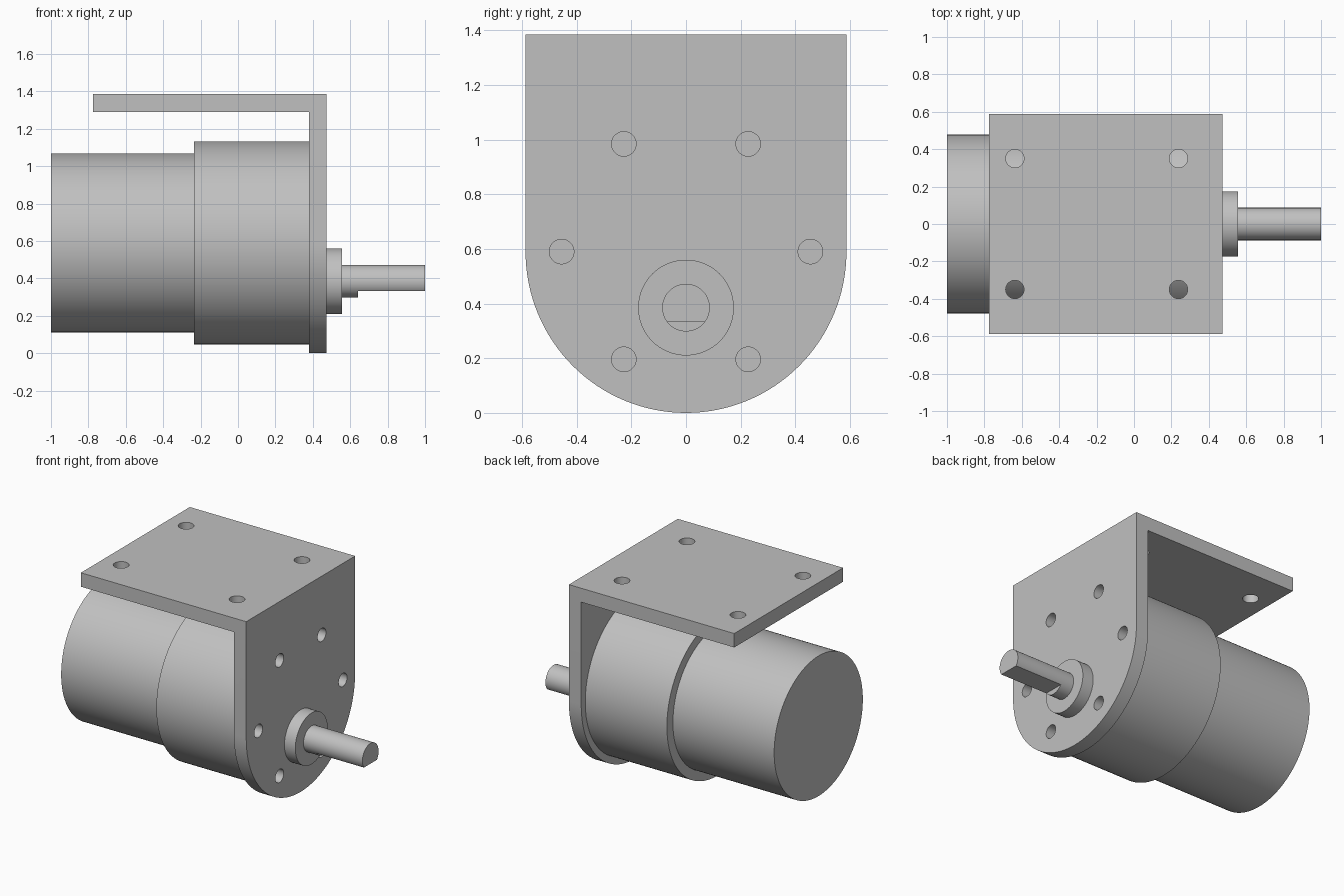
import bpy
import bmesh
from math import pi, cos, sin, radians
from mathutils import Matrix, Vector

default = bpy.data.objects.get("Cube")
if default:
    bpy.data.objects.remove(default, do_unlink=True)

metal = bpy.data.materials.new("light_grey_metal")
metal.use_nodes = True
GREY = (0.53, 0.53, 0.53, 1)
metal.diffuse_color = GREY
metal.node_tree.nodes["Principled BSDF"].inputs["Base Color"].default_value = GREY

AXIS_Z = 0.59     # motor axis height
SHAFT_Z = 0.385   # offset output shaft height
HALF_W = 0.587    # bracket half width
TOP_Z = 1.385
PLATE_BACK, PLATE_FRONT = 0.38, 0.473


def make_object(name, bm):
    bmesh.ops.recalc_face_normals(bm, faces=bm.faces)
    mesh = bpy.data.meshes.new(name)
    bm.to_mesh(mesh)
    bm.free()
    mesh.materials.append(metal)
    obj = bpy.data.objects.new(name, mesh)
    bpy.context.collection.objects.link(obj)
    return obj


def rod(name, start, end, radius, sides=96, axis="X"):
    """Cylinder between two points along x or z."""
    a, b = Vector(start), Vector(end)
    turn = Matrix.Rotation(pi / 2, 4, "Y") if axis == "X" else Matrix()
    bm = bmesh.new()
    bmesh.ops.create_cone(bm, cap_ends=True, segments=sides, radius1=radius,
                          radius2=radius, depth=(b - a).length,
                          matrix=Matrix.Translation((a + b) / 2) @ turn)
    return make_object(name, bm)


def box(name, low, high):
    a, b = Vector(low), Vector(high)
    bm = bmesh.new()
    bmesh.ops.create_cube(bm, size=1, matrix=Matrix.Translation((a + b) / 2)
                          @ Matrix.Diagonal((*(b - a), 1)))
    return make_object(name, bm)


def combine(target, other, operation):
    """Apply a boolean and discard the helper object."""
    mod = target.modifiers.new("boolean", "BOOLEAN")
    mod.operation, mod.solver, mod.object = operation, "EXACT", other
    bpy.context.view_layer.objects.active = target
    bpy.ops.object.modifier_apply(modifier=mod.name)
    bpy.data.objects.remove(other, do_unlink=True)


def smooth(obj):
    bpy.ops.object.select_all(action="DESELECT")
    obj.select_set(True)
    bpy.context.view_layer.objects.active = obj
    bpy.ops.object.shade_smooth_by_angle(angle=radians(30))


# Bracket face plate: square top, semicircular bottom
bm = bmesh.new()
outline = [(HALF_W, TOP_Z), (-HALF_W, TOP_Z)]
for i in range(65):
    t = pi + pi * i / 64
    outline.append((HALF_W * cos(t), AXIS_Z + AXIS_Z * sin(t)))
face = bm.faces.new([bm.verts.new((PLATE_BACK, y, z)) for y, z in outline])
grown = bmesh.ops.extrude_face_region(bm, geom=[face])["geom"]
bmesh.ops.translate(bm, vec=(PLATE_FRONT - PLATE_BACK, 0, 0),
                    verts=[v for v in grown if isinstance(v, bmesh.types.BMVert)])
bracket = make_object("mounting_bracket", bm)

# Bracket top flange
flange = box("flange", (-0.775, -HALF_W, TOP_Z - 0.095),
             (PLATE_FRONT - 0.02, HALF_W, TOP_Z))
combine(bracket, flange, "UNION")

# Six screw holes around the motor axis
for i in range(6):
    t = i * pi / 3
    y, z = 0.455 * cos(t), AXIS_Z + 0.455 * sin(t)
    combine(bracket, rod("hole", (0.3, y, z), (0.55, y, z), 0.045, 32), "DIFFERENCE")

# Four holes in the flange
for x in (-0.637, 0.238):
    for y in (-0.35, 0.35):
        combine(bracket, rod("hole", (x, y, 1.2), (x, y, 1.5), 0.049, 32, "Z"), "DIFFERENCE")
smooth(bracket)

# Motor body, gearbox and shaft collar
smooth(rod("motor_body", (-1, 0, AXIS_Z), (-0.2, 0, AXIS_Z), 0.478, 128))
smooth(rod("gearbox", (-0.236, 0, AXIS_Z), (PLATE_BACK, 0, AXIS_Z), 0.543, 128))
smooth(rod("shaft_collar", (0.43, 0, SHAFT_Z), (0.555, 0, SHAFT_Z), 0.175))

# Output shaft with a flat on its underside
shaft = rod("output_shaft", (0.5, 0, SHAFT_Z), (1, 0, SHAFT_Z), 0.087, 64)
combine(shaft, box("flat", (0.642, -0.2, 0.2), (1.1, 0.2, 0.333)), "DIFFERENCE")
smooth(shaft)
